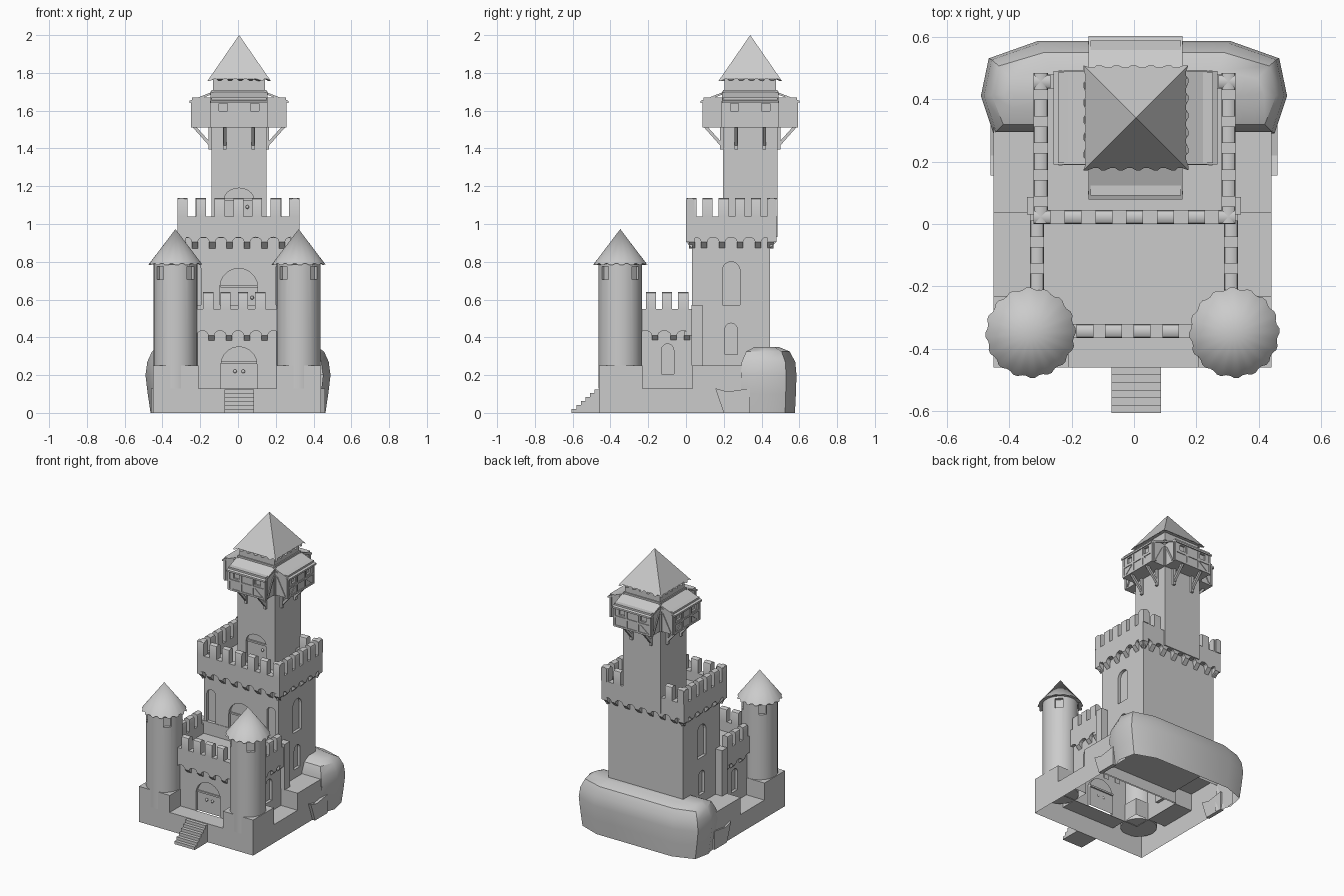
import bpy, bmesh
from math import sin, cos, pi, radians
from mathutils import Matrix, Vector

if "Cube" in bpy.data.objects:
    bpy.data.objects.remove(bpy.data.objects["Cube"])

I = Matrix.Identity(4)


def mesh(name, verts, faces, M=I, smooth=False):
    me = bpy.data.meshes.new(name)
    me.from_pydata([M @ Vector(v) for v in verts], [], faces)
    bm = bmesh.new()
    bm.from_mesh(me)
    bmesh.ops.remove_doubles(bm, verts=bm.verts, dist=1e-5)
    bmesh.ops.recalc_face_normals(bm, faces=bm.faces)
    bm.to_mesh(me)
    bm.free()
    ob = bpy.data.objects.new(name, me)
    bpy.context.collection.objects.link(ob)
    if smooth:
        bpy.ops.object.select_all(action='DESELECT')
        bpy.context.view_layer.objects.active = ob
        ob.select_set(True)
        bpy.ops.object.shade_smooth_by_angle(angle=radians(35))
    return ob


def prism(name, pts, a, b, axis='y', M=I, smooth=False):
    n = len(pts)
    f = {'y': lambda u, v, w: (u, w, v), 'x': lambda u, v, w: (w, u, v), 'z': lambda u, v, w: (u, v, w)}[axis]
    verts = [f(u, v, w) for w in (a, b) for u, v in pts]
    faces = [(i, (i + 1) % n, n + (i + 1) % n, n + i) for i in range(n)]
    return mesh(name, verts, faces + [tuple(range(n)), tuple(range(n, 2 * n))], M, smooth)


def box(name, x0, x1, y0, y1, z0, z1, M=I):
    return prism(name, [(x0, z0), (x1, z0), (x1, z1), (x0, z1)], y0, y1, 'y', M)


def side(deg, cx=0, cy=0):
    # local frame whose -y axis faces outward
    return Matrix.Translation((cx, cy, 0)) @ Matrix.Rotation(radians(deg), 4, 'Z')


def arch(x, hw, z0, spring, rise):
    return [(x - hw, z0), (x + hw, z0)] + [(x + hw * cos(pi * i / 10), spring + rise * sin(pi * i / 10)) for i in range(11)]


def cut(ob, cutters):
    for c in cutters:
        m = ob.modifiers.new("cut", 'BOOLEAN')
        m.operation, m.solver, m.object = 'DIFFERENCE', 'EXACT', c
        bpy.context.view_layer.objects.active = ob
        bpy.ops.object.modifier_apply(modifier="cut")
        bpy.data.objects.remove(c)


def recess(M, dist, x, hw, z0, top):
    return prism("cutter", arch(x, hw, z0, top - hw, hw), -dist - .02, -dist + .02, 'y', M)


def centres(a, step, n):
    return [a + step * i for i in range(n)]


def battlement(name, M, half, dist, z, xs, step=.092):
    zc, zb, zt, zm = z
    # wall with scalloped lower edge
    pts = [(half, zt), (-half, zt)]
    n = round(2 * half / step)
    w = 2 * half / n
    for i in range(n):
        c = -half + (i + .5) * w
        r = w / 2 - .016
        pts += [(c - w / 2, zb)] + [(c - r * cos(pi * k / 6), zb + .025 * sin(pi * k / 6)) for k in range(7)]
    pts.append((half, zb))
    prism(name + "_parapet", pts, -dist, -dist + .045, 'y', M)
    # corbels under the parapet
    for i in range(n + 1):
        c = max(-half + .03, min(half - .03, -half + i * w))
        prism(name + "_corbel", [(-dist, zb), (-dist + .034, zc), (-dist + .034, zb + .02), (-dist, zb + .02)],
              c - .016, c + .016, 'x', M)
    # merlons with rounded tops
    prof = [(-dist, zt), (-dist + .045, zt)] + [
        (-dist + .0225 + .0225 * cos(pi * k / 6), zm - .013 + .013 * sin(pi * k / 6)) for k in range(7)]
    for x in xs:
        prism(name + "_merlon", prof, x - .027, x + .027, 'x', M, True)


def tiled_roof(name, rim, apex, smooth=False):
    # ragged tile edge: alternate rim points slide along the slope
    a = Vector(apex)
    v = [a + (Vector(p) - a) * (1.0 if i % 4 < 2 else .955) for i, p in enumerate(rim)]
    n = len(v)
    return mesh(name, v + [a], [(i, (i + 1) % n, n) for i in range(n)] + [tuple(range(n))], I, smooth)


# hollow stepped base: grid of top heights, open below and under the gatehouse
gx = [-.45, -.31, -.21, .205, .31, .44]
gy = [-.46, -.34, -.23, .035, .44]
H = [[.25, .25, .13, .25, .25], [.25, .25, None, .25, .25], [.13, None, None, None, .13], [.25] * 5]
V, F = [], []


def quad(*p):
    F.append(tuple(range(len(V), len(V) + 4)))
    V.extend(p)


def height(i, j):
    if not (0 <= i < 5 and 0 <= j < 4):
        return 0
    return .13 if H[j][i] is None else H[j][i]


for j in range(4):
    for i in range(5):
        x0, x1, y0, y1, h = gx[i], gx[i + 1], gy[j], gy[j + 1], height(i, j)
        if H[j][i] is not None:
            quad((x0, y0, h), (x1, y0, h), (x1, y1, h), (x0, y1, h))
        for di, dj, p, q in ((-1, 0, (x0, y0), (x0, y1)), (1, 0, (x1, y0), (x1, y1)),
                             (0, -1, (x0, y0), (x1, y0)), (0, 1, (x0, y1), (x1, y1))):
            k = height(i + di, j + dj)
            if k < h and j + dj < 4:
                quad((*p, k), (*q, k), (*q, h), (*p, h))
mesh("castle_base", V, F)

# rock behind the keep: stacked rings, open below
out = [(.45, -.13), (.49, -.01), (.465, .11), (.31, .165)]
out += [(-x, y) for x, y in reversed(out)]
rings = [(0, .945, .95), (.1, .975, .98), (.2, 1, 1), (.27, .98, .96), (.325, .93, .78), (.35, .85, .42)]
rv = [(x * sx, .42 + y * sy, z) for z, sx, sy in rings for x, y in out]
rf = [(8 * r + i, 8 * r + (i + 1) % 8, 8 * r + 8 + (i + 1) % 8, 8 * r + 8 + i)
      for r in range(5) for i in range(8) if not (i == 7 and r < 2)]
mesh("rock", rv, rf + [tuple(range(40, 48))], I, True)
for s in (-1, 1):
    prism("rock_foot", [(.2, 0), (.155, .13), (.22, .112), (.34, .13), (.34, 0)], s * .435, s * .46, 'x')

# entrance stairs
st = [(-.46, 0), (-.605, 0)]
for i in range(6):
    st += [(-.605 + i * .0242, .0208 * (i + 1)), (-.605 + (i + 1) * .0242, .0208 * (i + 1))]
prism("entrance_stairs", st, -.072, .086, 'x')

# gatehouse
gate = box("gatehouse", -.31, .31, -.34, .05, .126, .44)
cut(gate, [recess(side(0), .34, .005, .095, .12, .35)] +
    [recess(side(a), .31, -.0975 * s, .033, .205, .365) for a, s in ((90, 1), (-90, -1))])
bm = bmesh.new()
bm.from_mesh(gate.data)
bmesh.ops.delete(bm, geom=[f for f in bm.faces if f.normal.z < -.9 and f.calc_center_median().z < .13], context='FACES')
bm.to_mesh(gate.data)
bm.free()
box("gatehouse_roof", -.32, .32, -.355, .05, .435, .48)
gz = (.375, .41, .55, .64)
battlement("gate_front", side(0), .33, .365, gz, centres(-.157, .0915, 4))
for a, s in ((90, 1), (-90, -1)):
    battlement("gate_side", side(a, 0, -.165), .2, .333, gz, [s * (y + .165) for y in (-.185, -.1, -.015)])
box("wall_buttress", -.343, .343, .03, .087, .25, .57)

# keep
keep = box("keep", -.29, .294, .033, .445, .2, .93)
KC = (.002, .239)
cut(keep, [recess(side(0), -.033, x, hw, z0, z1) for x, hw, z0, z1 in
           ((.004, .1, .46, .765), (-.232, .035, .57, .8), (.236, .035, .57, .8))] +
    [recess(side(a, *KC), .292, 0, hw, z0, z1) for a in (90, -90) for hw, z0, z1 in ((.047, .57, .8), (.033, .31, .475))])
box("keep_roof", -.315, .32, .008, .47, .925, .975)
kz = (.87, .905, 1.04, 1.138)
battlement("keep_front", side(0, *KC), .323, .239, kz, centres(-.296, .0987, 7))
battlement("keep_back", side(180, *KC), .323, .239, kz, [-.296, -.2, .2, .296])
for a, s in ((90, 1), (-90, -1)):
    battlement("keep_side", side(a, *KC), .238, .323, kz, [s * x for x in centres(-.21, .0855, 6)])

# doors: transom and knobs
for n, y, zs, hw, knobs in (("gate", -.32, .265, .093, ((-.016, .22), (.028, .22))), ("keep", .053, .67, .098, ((.075, .61),)),
                            ("tower", .207, 1.13, .076, ((.05, 1.09),))):
    box(n + "_door_transom", .005 - hw, .005 + hw, y - .008, y + .01, zs - .006, zs + .006)
    for kx, kz2 in knobs:
        bpy.ops.mesh.primitive_uv_sphere_add(segments=10, ring_count=6, radius=.01, location=(kx, y - .006, kz2))
        bpy.context.object.name = n + "_door_knob"

# corner turrets with cone roofs
for cx in (-.331, .321):
    c = (cx, -.348)
    t = prism("turret", [(cx + .116 * cos(pi * i / 16), c[1] + .116 * sin(pi * i / 16)) for i in range(32)],
              .13, .81, 'z', I, True)
    cut(t, [box("cutter", -.025, .025, -.14, -.095, .707, .775, side(a, *c)) for a in (45, 135, 225, 315)])
    rim = [(cx + .145 * cos(2 * pi * i / 64), c[1] + .145 * sin(2 * pi * i / 64), .782) for i in range(64)]
    tiled_roof("turret_roof", rim, (*c, .973), True)

# great tower
TC = (.005, .34)
T = .145
tower = box("great_tower", TC[0] - T, TC[0] + T, TC[1] - T, TC[1] + T, .93, 1.71)
cut(tower, [prism("cutter", arch(.005, .078, .98, 1.13, .06), .17, .211)])
box("tower_top", TC[0] - .137, TC[0] + .137, TC[1] - .137, TC[1] + .137, 1.7, 1.77)

# timber galleries on all four sides
for a in (0, 90, 180, 270):
    M = side(a, *TC)
    g = box("gallery", -T, T, -.248, -.14, 1.51, 1.67, M)
    cut(g, [box("cutter", x - .022, x + .022, -.26, -.235, 1.598, 1.638, M) for x in (-.083, .083)])
    prism("gallery_roof", [(-.262, 1.64), (-.262, 1.652), (-.135, 1.702), (-.135, 1.69)], -.15, .15, 'x', M)
    for z in (1.51, 1.575):
        box("gallery_beam", -T, T, -.253, -.245, z, z + .012, M)
    for x in (-.139, -.045, .045, .139):
        box("gallery_post", x - .006, x + .006, -.253, -.245, 1.51, 1.645, M)
    for s in (-1, 1):
        prism("gallery_diagonal", [(s * .13, 1.52), (s * .118, 1.52), (s * .05, 1.575), (s * .062, 1.575)],
              -.252, -.245, 'y', M)
        for y in (-.24, -.15):
            box("gallery_end_post", s * .147 - .005, s * .147 + .005, y - .006, y + .006, 1.51, 1.65, M)
        prism("gallery_end_diagonal", [(-.23, 1.52), (-.218, 1.52), (-.156, 1.64), (-.168, 1.64)],
              s * .147 - .004, s * .147 + .004, 'x', M)
        # supporting brackets
        x = s * .075
        box("bracket_post", x - .009, x + .009, -.16, -.14, 1.395, 1.51, M)
        prism("bracket_brace", [(-.15, 1.405), (-.15, 1.43), (-.222, 1.51), (-.243, 1.51)], x - .008, x + .008, 'x', M)

# pyramid roof
h, n = .168, 24
rim = []
for k in range(4):
    R = side(90 * k, .006, .34)
    rim += [R @ Vector((-h + 2 * h * i / n, -h, 1.757)) for i in range(n)]
tiled_roof("tower_roof", rim, (.006, .34, 2.0))
